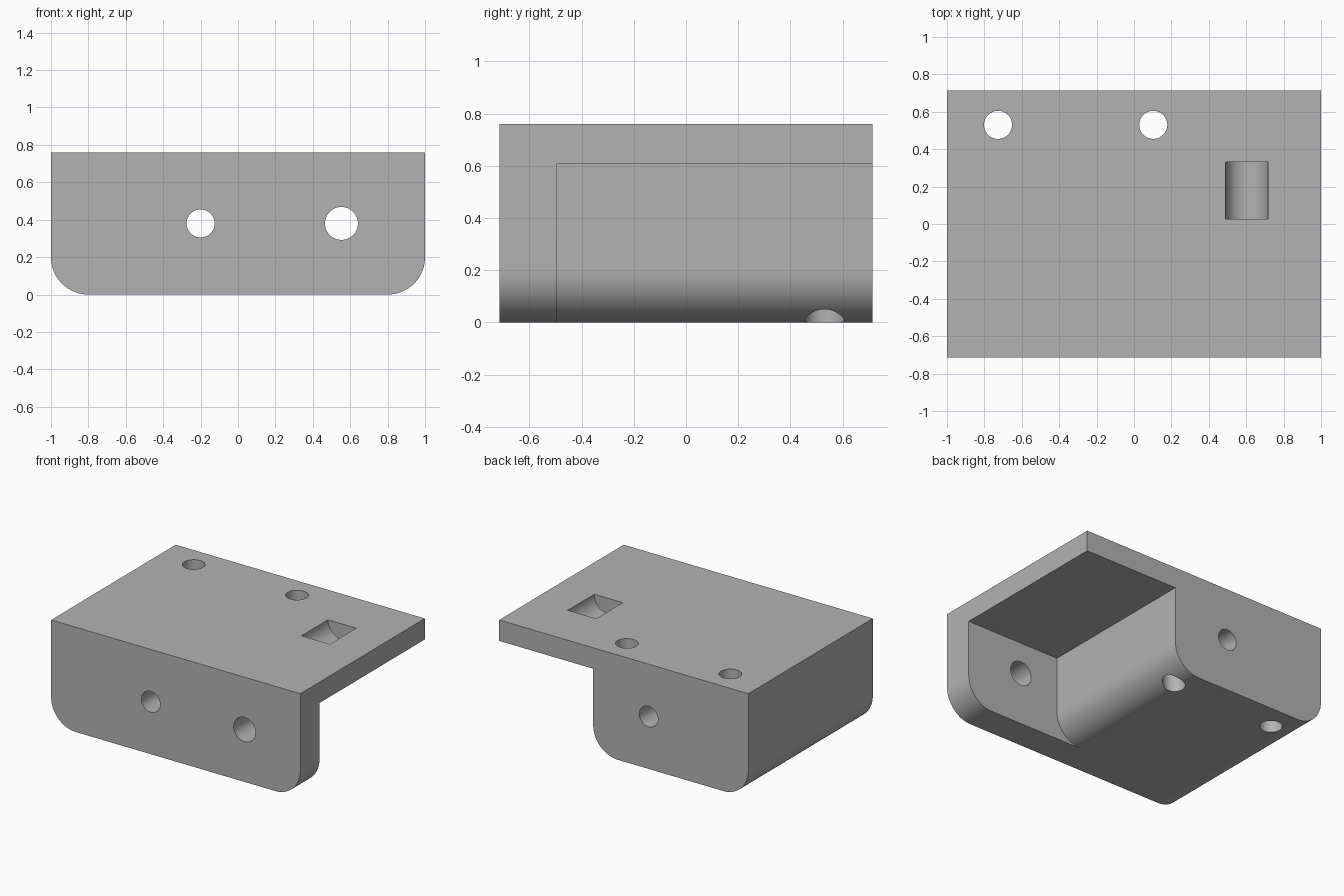
import bpy, bmesh
from math import pi, sin, cos, radians

cube = bpy.data.objects.get("Cube")
if cube:
    bpy.data.objects.remove(cube, do_unlink=True)

TOP, HALF_Y, FILLET = 0.76, 0.714, 0.2
BLOCK_EDGE = 0.245            # right side of the solid block
WALL_BACK, PLATE_UNDER = -0.494, 0.608

grey = bpy.data.materials.new("grey metal")
grey.use_nodes = True
colour = (0.45, 0.45, 0.45, 1)
grey.diffuse_color = colour
grey.node_tree.nodes["Principled BSDF"].inputs["Base Color"].default_value = colour


def arc(cx, cz, start, end, r=FILLET, steps=24):
    angles = [radians(start + (end - start) * i / steps) for i in range(steps + 1)]
    return [(cx + r * cos(a), cz + r * sin(a)) for a in angles]


def prism(name, profile, y0, y1):
    """Extrude an x-z profile along y."""
    bm = bmesh.new()
    face = bm.faces.new([bm.verts.new((x, y0, z)) for x, z in profile])
    result = bmesh.ops.extrude_face_region(bm, geom=[face])
    verts = [g for g in result["geom"] if isinstance(g, bmesh.types.BMVert)]
    bmesh.ops.translate(bm, verts=verts, vec=(0, y1 - y0, 0))
    bmesh.ops.recalc_face_normals(bm, faces=bm.faces)
    mesh = bpy.data.meshes.new(name)
    bm.to_mesh(mesh)
    bm.free()
    mesh.materials.append(grey)
    obj = bpy.data.objects.new(name, mesh)
    bpy.context.collection.objects.link(obj)
    return obj


def rod(name, location, radius, depth, along_y):
    bpy.ops.mesh.primitive_cylinder_add(
        vertices=64, radius=radius, depth=depth, location=location,
        rotation=(pi / 2 if along_y else 0, 0, 0))
    obj = bpy.context.object
    obj.name = name
    obj.data.materials.append(grey)
    return obj


# Full body with rounded lower corners
body = prism("bracket",
             [(-1, TOP)] + arc(FILLET - 1, FILLET, 180, 270)
             + arc(1 - FILLET, FILLET, 270, 360) + [(1, TOP)],
             -HALF_Y, HALF_Y)

# Space behind the front wall and under the plate, leaving a rounded block
notch = prism("notch_cutter",
              [(BLOCK_EDGE, PLATE_UNDER), (1.3, PLATE_UNDER), (1.3, -0.3),
               (BLOCK_EDGE - FILLET, -0.3)]
              + arc(BLOCK_EDGE - FILLET, FILLET, 270, 360),
              WALL_BACK, 1)

# Bolt holes and the half-round pocket in the top
cutters = [
    notch,
    rod("left_top_hole_cutter", (-0.727, 0.53, 0.4), 0.075, 2, False),
    rod("middle_top_hole_cutter", (0.103, 0.53, 0.4), 0.075, 2, False),
    rod("long_hole_cutter", (-0.2, 0, 0.38), 0.075, 3, True),
    rod("wall_hole_cutter", (0.553, -0.6, 0.38), 0.088, 0.8, True),
    rod("pocket_cutter", (0.603, 0.18, TOP), 0.114, 0.304, True),
]

bpy.ops.object.select_all(action="DESELECT")
bpy.context.view_layer.objects.active = body
body.select_set(True)
for cutter in cutters:
    cutter.hide_render = True
    mod = body.modifiers.new(cutter.name, "BOOLEAN")
    mod.operation = "DIFFERENCE"
    mod.solver = "EXACT"
    mod.object = cutter
    bpy.ops.object.modifier_apply(modifier=mod.name)
    bpy.data.objects.remove(cutter, do_unlink=True)

bpy.ops.object.shade_smooth_by_angle(angle=radians(30))
